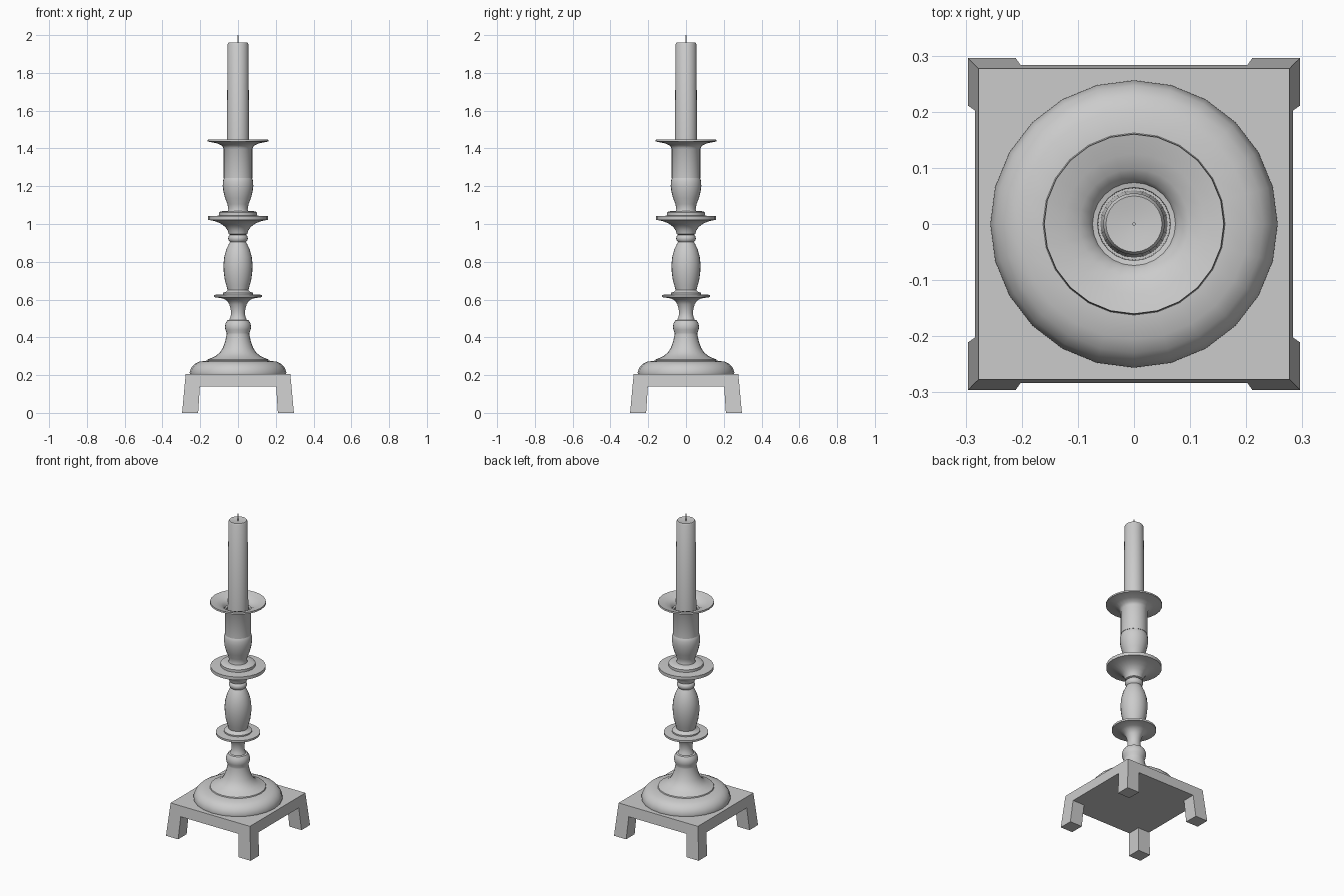
import bpy, bmesh, math

SIDES = 24


def finish(name, bm, smooth=None):
    bmesh.ops.recalc_face_normals(bm, faces=bm.faces)
    mesh = bpy.data.meshes.new(name)
    bm.to_mesh(mesh)
    bm.free()
    ob = bpy.data.objects.new(name, mesh)
    bpy.context.collection.objects.link(ob)
    if smooth:
        bpy.ops.object.select_all(action='DESELECT')
        ob.select_set(True)
        bpy.context.view_layer.objects.active = ob
        bpy.ops.object.shade_smooth_by_angle(angle=math.radians(smooth))
    return ob


def lathe(name, profile, sides=SIDES):
    """Revolve (radius, z) points around z and cap both ends."""
    bm = bmesh.new()
    rings = [[bm.verts.new((r * math.cos(2 * math.pi * i / sides),
                            r * math.sin(2 * math.pi * i / sides), z))
              for i in range(sides)] for r, z in profile]
    for a, b in zip(rings, rings[1:]):
        for i in range(sides):
            j = (i + 1) % sides
            bm.faces.new((a[i], a[j], b[j], b[i]))
    bm.faces.new(rings[0])
    bm.faces.new(rings[-1])
    return finish(name, bm, 40)


def add_block(bm, low, high):
    """Six-sided block between two (x0, x1, y0, y1, z) rectangles."""
    v = [[bm.verts.new((x, y, z)) for x, y in ((x0, y0), (x1, y0), (x1, y1), (x0, y1))]
         for x0, x1, y0, y1, z in (low, high)]
    bm.faces.new(v[0])
    bm.faces.new(v[1])
    for i in range(4):
        j = (i + 1) % 4
        bm.faces.new((v[0][i], v[0][j], v[1][j], v[1][i]))


# Square footed stand with splayed sides
TOP, UNDER = 0.205, 0.14
h_top, h_under, h_foot = 0.277, 0.283, 0.296
bm = bmesh.new()
add_block(bm, (-h_under, h_under, -h_under, h_under, UNDER),
          (-h_top, h_top, -h_top, h_top, TOP))
finish("stand_top", bm)

for sx, side in ((-1, "left"), (1, "right")):
    for sy, end in ((-1, "front"), (1, "back")):
        bm = bmesh.new()
        rects = []
        for inner, outer, z in ((0.211, h_foot, 0), (0.202, h_under, UNDER)):
            xs = sorted((sx * inner, sx * outer))
            ys = sorted((sy * inner, sy * outer))
            rects.append((*xs, *ys, z))
        add_block(bm, *rects)
        finish(f"{end}_{side}_foot", bm)

# Domed base
lathe("base_dome", [(0.254, 0.204), (0.256, 0.215), (0.247, 0.24), (0.23, 0.259),
                    (0.205, 0.271), (0.163, 0.277)])

# Flared lower stem with knop and first drip disc
lathe("lower_stem", [(0.163, 0.275), (0.16, 0.283), (0.145, 0.289), (0.118, 0.302),
                     (0.096, 0.32), (0.08, 0.345), (0.068, 0.378), (0.06, 0.415),
                     (0.06, 0.424), (0.067, 0.44), (0.069, 0.456), (0.066, 0.474),
                     (0.056, 0.49), (0.046, 0.493), (0.039, 0.51), (0.037, 0.53),
                     (0.039, 0.55), (0.046, 0.575), (0.058, 0.594), (0.08, 0.606),
                     (0.127, 0.613), (0.127, 0.625), (0.08, 0.628)])

# Middle baluster with ring
lathe("baluster", [(0.08, 0.626), (0.08, 0.636), (0.064, 0.641), (0.055, 0.65),
                   (0.062, 0.675), (0.071, 0.71), (0.076, 0.75), (0.077, 0.785),
                   (0.073, 0.825), (0.062, 0.865), (0.049, 0.893), (0.042, 0.905),
                   (0.048, 0.911), (0.052, 0.923), (0.049, 0.936), (0.041, 0.943)])

# Wide disc with stepped top
lathe("wide_disc", [(0.041, 0.942), (0.05, 0.947), (0.054, 0.965), (0.068, 0.985),
                    (0.092, 1.003), (0.125, 1.016), (0.158, 1.022), (0.158, 1.042),
                    (0.1, 1.044), (0.1, 1.06), (0.092, 1.067), (0.058, 1.069)])

# Upper bulb
lathe("upper_bulb", [(0.055, 1.066), (0.051, 1.08), (0.056, 1.105), (0.068, 1.135),
                     (0.077, 1.17), (0.081, 1.2), (0.08, 1.225), (0.076, 1.24),
                     (0.072, 1.247)])

# Socket and drip pan, hollow for the candle
lathe("socket", [(0.076, 1.244), (0.076, 1.4), (0.085, 1.415), (0.11, 1.427),
                 (0.161, 1.437), (0.16, 1.447), (0.125, 1.439), (0.098, 1.429),
                 (0.08, 1.416), (0.074, 1.402), (0.065, 1.4), (0.064, 1.32)])

# Candle and wick
lathe("candle", [(0.06, 1.32), (0.055, 1.952), (0.05, 1.96), (0.03, 1.957), (0.004, 1.955)])
lathe("wick", [(0.003, 1.95), (0.003, 2.0)], 8)
